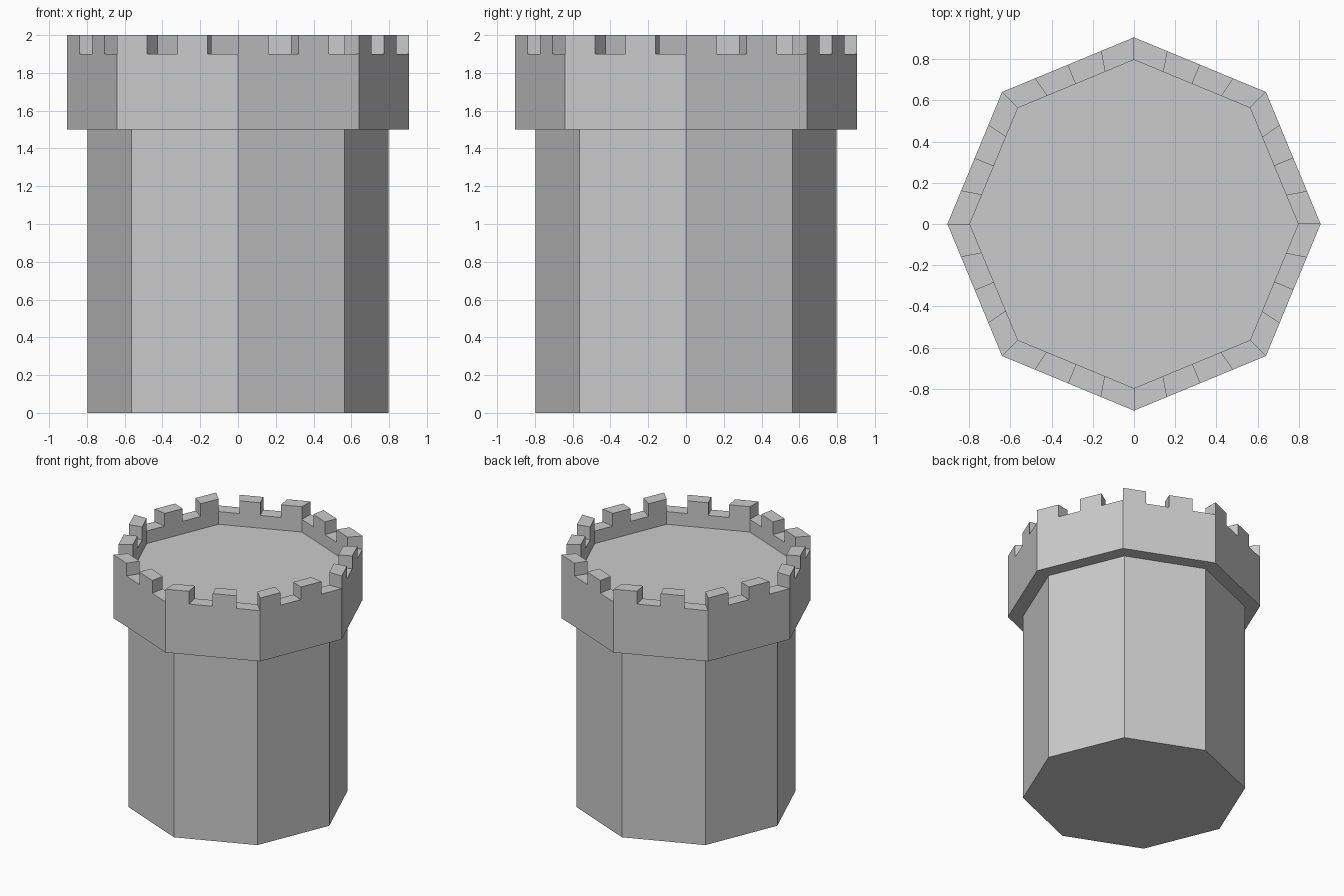
import bpy, bmesh
from math import cos, sin, pi
from mathutils import Vector

if "Cube" in bpy.data.objects:
    bpy.data.objects.remove(bpy.data.objects["Cube"])

SIDES, CELLS = 8, 4            # octagon, four battlement cells per side
R_IN, R_OUT = 0.797, 0.906
bm = bmesh.new()


def ring(radius, z):
    """Octagon loop with every side split into equal cells."""
    corners = [Vector((radius * cos(2 * pi * i / SIDES), radius * sin(2 * pi * i / SIDES), z))
               for i in range(SIDES)]
    return [bm.verts.new(corners[i].lerp(corners[(i + 1) % SIDES], j / CELLS))
            for i in range(SIDES) for j in range(CELLS)]


def bridge(a, b):
    n = len(a)
    return [bm.faces.new((a[i], a[(i + 1) % n], b[(i + 1) % n], b[i])) for i in range(n)]


# Shaft, overhanging crown, parapet rim and sunken roof, from the base up
profile = [(R_IN, 0), (R_IN, 1.5), (R_OUT, 1.5), (R_OUT, 1.9), (R_IN, 1.9), (R_IN, 1.8)]
loops = [ring(r, z) for r, z in profile]
bands = [bridge(a, b) for a, b in zip(loops, loops[1:])]
bm.faces.new(loops[0][::-1])
bm.faces.new(loops[-1])

# Battlements: raise every other cell of the rim
raised = bmesh.ops.extrude_face_region(bm, geom=bands[3][::2])
bmesh.ops.translate(bm, vec=(0, 0, 0.1),
                    verts=[g for g in raised["geom"] if isinstance(g, bmesh.types.BMVert)])

# Merge coplanar strips into clean flat faces
bmesh.ops.dissolve_limit(bm, angle_limit=0.01, verts=bm.verts[:], edges=bm.edges[:])
bmesh.ops.recalc_face_normals(bm, faces=bm.faces[:])

mesh = bpy.data.meshes.new("castle_tower")
bm.to_mesh(mesh)
bm.free()
bpy.context.collection.objects.link(bpy.data.objects.new("castle_tower", mesh))
